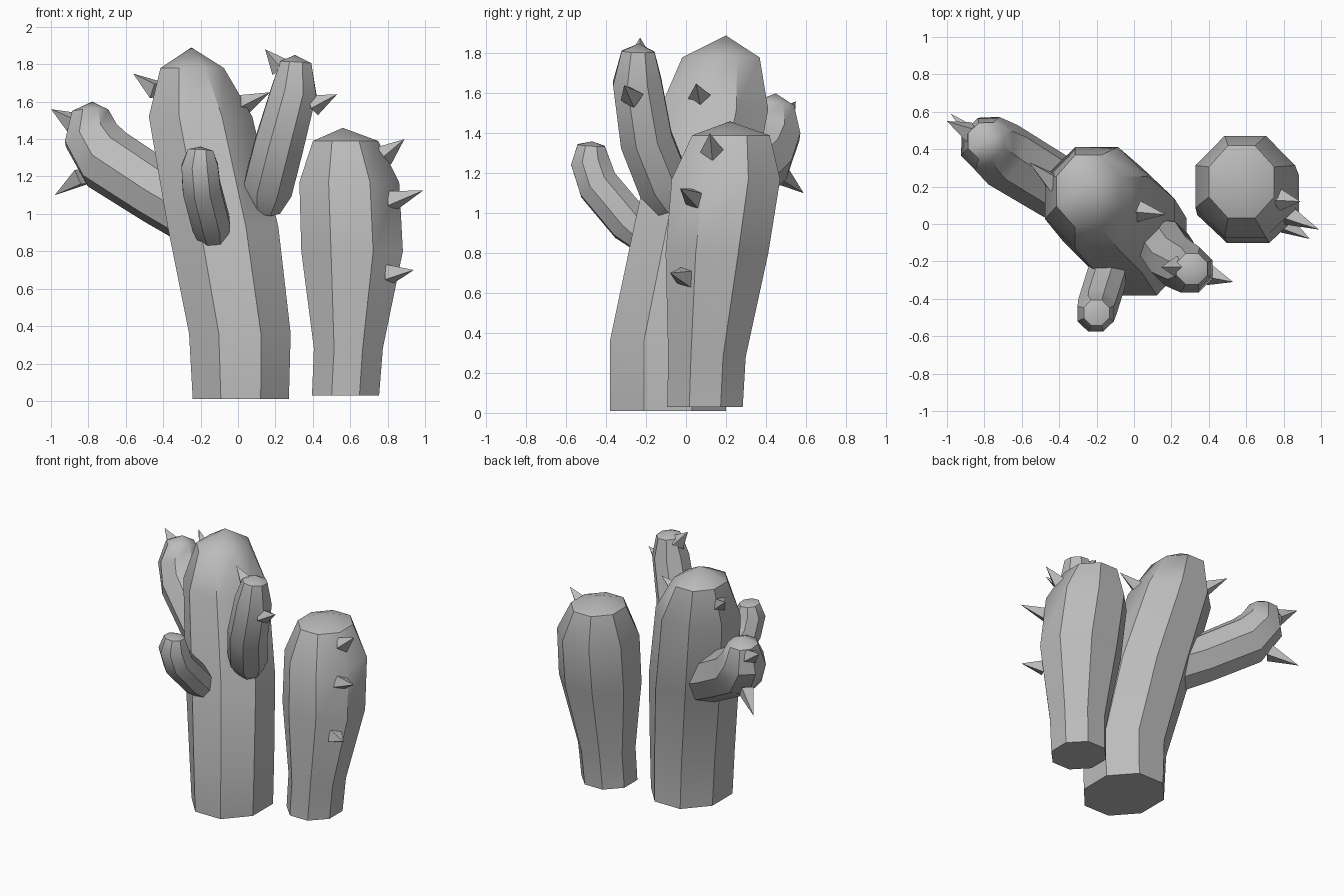
import bpy, bmesh, math
from mathutils import Vector

cube = bpy.data.objects.get("Cube")
if cube:
    bpy.data.objects.remove(cube)

mat = bpy.data.materials.new("soft_grey")
mat.use_nodes = True
grey = (0.5, 0.5, 0.5, 1)
mat.diffuse_color = grey
mat.node_tree.nodes["Principled BSDF"].inputs["Base Color"].default_value = grey


def finish(name, bm, angle):
    bmesh.ops.recalc_face_normals(bm, faces=bm.faces)
    mesh = bpy.data.meshes.new(name)
    bm.to_mesh(mesh)
    bm.free()
    mesh.materials.append(mat)
    ob = bpy.data.objects.new(name, mesh)
    bpy.context.collection.objects.link(ob)
    bpy.ops.object.select_all(action='DESELECT')
    ob.select_set(True)
    bpy.context.view_layer.objects.active = ob
    bpy.ops.object.shade_smooth_by_angle(angle=math.radians(angle))


def limb(name, rings, tip, upright=False, sides=8):
    """Skin rings of (x, y, z, rx, ry), cap the root and close the end at a tip."""
    bm = bmesh.new()
    mids = [Vector(r[:3]) for r in rings]
    loops = []
    for i, ring in enumerate(rings):
        # upright trunks keep level rings, arms turn theirs along the path
        along = mids[min(i + 1, len(mids) - 1)] - mids[max(i - 1, 0)]
        turn = Vector((0, 0, 1)).rotation_difference(along)
        loop = []
        for k in range(sides):
            a = math.tau * (k + 0.5) / sides
            p = Vector((ring[3] * math.cos(a), ring[4] * math.sin(a), 0)) * 1.05
            loop.append(bm.verts.new(mids[i] + (p if upright else turn @ p)))
        loops.append(loop)
    for low, high in zip(loops, loops[1:]):
        for k in range(sides):
            n = (k + 1) % sides
            bm.faces.new((low[k], low[n], high[n], high[k]))
    bm.faces.new(loops[0][::-1])
    top = bm.verts.new(tip)
    for k in range(sides):
        bm.faces.new((loops[-1][k], loops[-1][(k + 1) % sides], top))
    finish(name, bm, 40)


def spike(name, base, tip, radius=0.06):
    """Four-sided thorn, sunk slightly into the skin."""
    base, tip = Vector(base), Vector(tip)
    axis = tip - base
    bm = bmesh.new()
    bmesh.ops.create_cone(bm, cap_ends=True, segments=4, radius1=radius,
                          radius2=0, depth=axis.length)
    turn = Vector((0, 0, 1)).rotation_difference(axis)
    for v in bm.verts:
        v.co = turn @ v.co + (base + tip) / 2
    finish(name, bm, 40)


# Trunks
limb("tall_trunk", [
    (0.015, -0.09, 0.01, 0.265, 0.30),
    (0.01, -0.09, 0.36, 0.28, 0.30),
    (-0.08, 0.02, 0.93, 0.305, 0.29),
    (-0.2, 0.14, 1.52, 0.285, 0.28),
    (-0.245, 0.175, 1.78, 0.175, 0.20)], (-0.25, 0.2, 1.89), True)
limb("short_trunk", [
    (0.575, 0.095, 0.03, 0.185, 0.195),
    (0.59, 0.105, 0.28, 0.19, 0.2),
    (0.61, 0.155, 0.8, 0.28, 0.265),
    (0.595, 0.2, 1.17, 0.275, 0.28),
    (0.575, 0.225, 1.39, 0.18, 0.2)], (0.56, 0.22, 1.46), True)

# Arms
limb("right_arm", [
    (-0.22, 0.1, 1.0, 0.17, 0.17),
    (-0.42, 0.2, 1.11, 0.165, 0.165),
    (-0.7, 0.37, 1.29, 0.17, 0.17),
    (-0.785, 0.43, 1.42, 0.15, 0.15),
    (-0.79, 0.445, 1.55, 0.1, 0.1)], (-0.78, 0.45, 1.6))
limb("front_arm", [
    (-0.13, -0.2, 0.87, 0.08, 0.08),
    (-0.145, -0.28, 0.95, 0.105, 0.105),
    (-0.195, -0.44, 1.14, 0.105, 0.105),
    (-0.205, -0.48, 1.26, 0.1, 0.1),
    (-0.2, -0.475, 1.34, 0.07, 0.07)], (-0.2, -0.47, 1.36))
limb("left_arm", [
    (0.14, -0.06, 1.03, 0.09, 0.09),
    (0.16, -0.11, 1.14, 0.135, 0.135),
    (0.22, -0.2, 1.37, 0.135, 0.135),
    (0.3, -0.245, 1.66, 0.125, 0.125),
    (0.31, -0.24, 1.81, 0.085, 0.085)], (0.305, -0.235, 1.85))

# Thorns: base and tip of each
thorns = {
    "tall_trunk": [((-0.43, 0.22, 1.66), (-0.56, 0.33, 1.75)),
                   ((0.02, 0.07, 1.58), (0.17, 0.05, 1.65))],
    "right_arm": [((-0.88, 0.49, 1.49), (-1.0, 0.55, 1.56)),
                  ((-0.83, 0.46, 1.2), (-0.98, 0.59, 1.1))],
    "left_arm": [((0.23, -0.23, 1.78), (0.145, -0.23, 1.88)),
                 ((0.4, -0.27, 1.58), (0.53, -0.31, 1.64))],
    "short_trunk": [((0.78, 0.13, 1.31), (0.89, 0.12, 1.4)),
                    ((0.82, 0.05, 1.07), (0.99, -0.03, 1.125)),
                    ((0.81, 0.0, 0.68), (0.94, -0.08, 0.7))],
}
for owner, pairs in thorns.items():
    for n, (base, tip) in enumerate(pairs, 1):
        spike(f"{owner}_thorn_{n}", base, tip)
